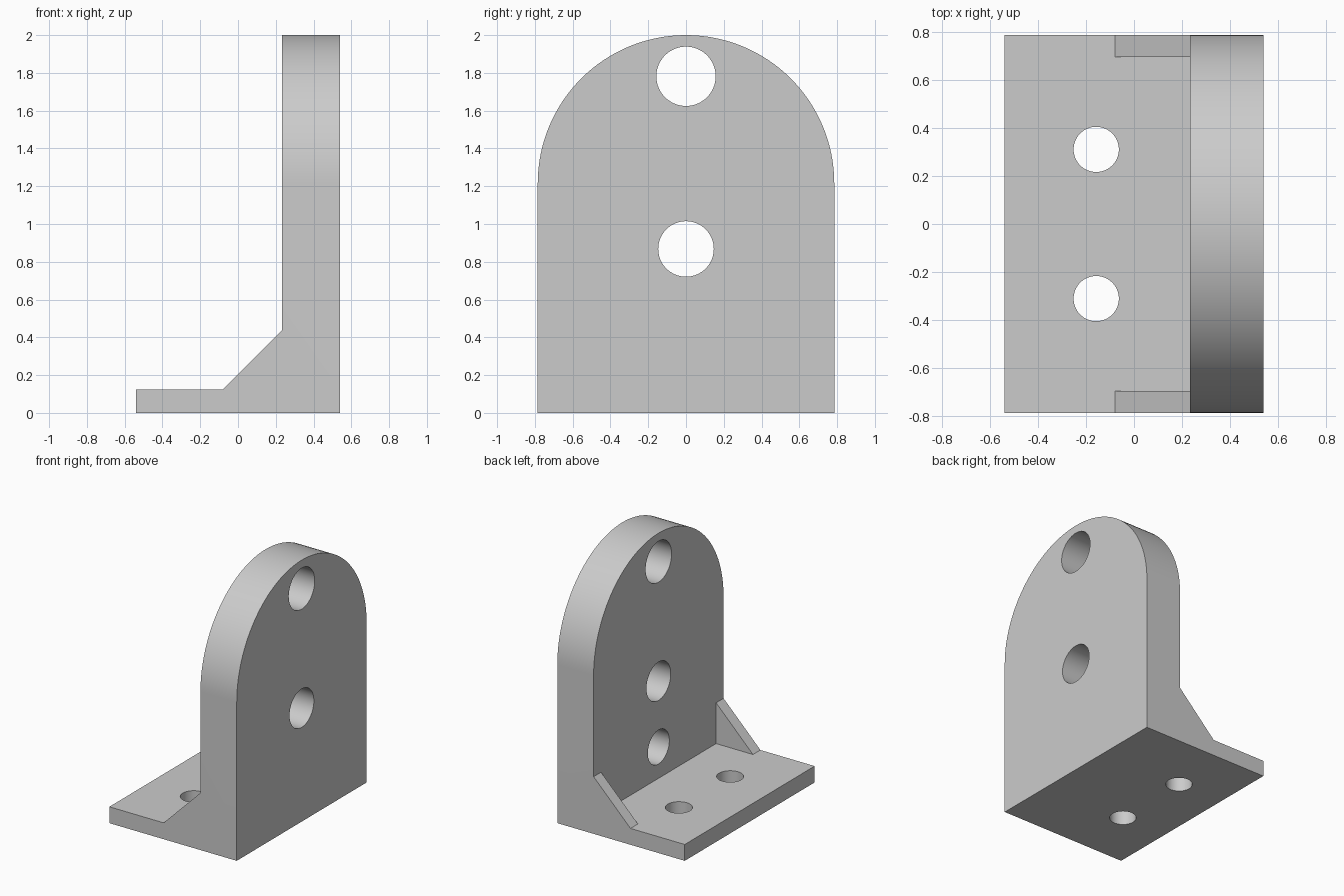
import bpy
from math import cos, sin, pi, radians
from mathutils import Vector

cube = bpy.data.objects.get("Cube")
if cube:
    bpy.data.objects.remove(cube, do_unlink=True)

HALF_X, HALF_Y = 0.539, 0.785
WALL_X, BASE_Z = 0.232, 0.125      # inner wall face, base plate top
GUSSET_X, GUSSET_Z, GUSSET_T = -0.08, 0.437, 0.09
ARC_Z = 2 - HALF_Y

grey = bpy.data.materials.new("light grey")
grey.use_nodes = True
grey.diffuse_color = (0.6, 0.6, 0.6, 1)
grey.node_tree.nodes["Principled BSDF"].inputs["Base Color"].default_value = grey.diffuse_color


def prism(name, profile, offset):
    """Extrude a closed planar profile along an offset vector."""
    n = len(profile)
    offset = Vector(offset)
    verts = [Vector(p) for p in profile]
    verts += [v + offset for v in verts]
    faces = [tuple(reversed(range(n))), tuple(range(n, 2 * n))]
    faces += [(i, (i + 1) % n, (i + 1) % n + n, i + n) for i in range(n)]
    mesh = bpy.data.meshes.new(name)
    mesh.from_pydata(verts, [], faces)
    mesh.materials.append(grey)
    obj = bpy.data.objects.new(name, mesh)
    bpy.context.collection.objects.link(obj)
    return obj


def drill(name, centre, radius, depth, along_x=False):
    """Make a hidden cylinder cutter."""
    bpy.ops.mesh.primitive_cylinder_add(
        vertices=64, radius=radius, depth=depth, location=centre,
        rotation=(0, pi / 2 if along_x else 0, 0))
    cutter = bpy.context.object
    cutter.name = name
    cutter.data.materials.append(grey)
    cutter.hide_render = True
    return cutter


def boolean(target, other, operation):
    mod = target.modifiers.new(other.name, 'BOOLEAN')
    mod.operation = operation
    mod.solver = 'EXACT'
    mod.object = other
    bpy.context.view_layer.objects.active = target
    bpy.ops.object.modifier_apply(modifier=mod.name)
    bpy.data.objects.remove(other, do_unlink=True)


# Upright wall with a round top
arc = [(WALL_X, HALF_Y * cos(pi * i / 64), ARC_Z + HALF_Y * sin(pi * i / 64))
       for i in range(65)]
bracket = prism("angle_bracket",
                [(WALL_X, -HALF_Y, 0), (WALL_X, HALF_Y, 0)] + arc,
                (HALF_X - WALL_X, 0, 0))

# L-shaped side ribs and base plate, joined to the wall
base = prism("base_plate",
             [(-HALF_X, -HALF_Y, 0), (WALL_X, -HALF_Y, 0),
              (WALL_X, -HALF_Y, BASE_Z), (-HALF_X, -HALF_Y, BASE_Z)],
             (0, 2 * HALF_Y, 0))
boolean(bracket, base, 'UNION')
for y in (-HALF_Y, HALF_Y - GUSSET_T):
    rib = prism("gusset",
                [(GUSSET_X, y, BASE_Z), (WALL_X, y, BASE_Z), (WALL_X, y, GUSSET_Z)],
                (0, GUSSET_T, 0))
    boolean(bracket, rib, 'UNION')

# Through holes and the blind hole in the wall
for z, radius in ((1.782, 0.157), (0.868, 0.147)):
    boolean(bracket, drill("wall_hole", (HALF_X, 0, z), radius, 1, True), 'DIFFERENCE')
boolean(bracket, drill("blind_hole", (WALL_X, 0, 0.365), 0.13, 0.5, True), 'DIFFERENCE')

# Mounting holes in the base plate
for y in (-0.31, 0.31):
    boolean(bracket, drill("base_hole", (-0.157, y, 0), 0.094, 1), 'DIFFERENCE')

# Smooth round surfaces, crisp edges
bpy.ops.object.select_all(action='DESELECT')
bracket.select_set(True)
bpy.context.view_layer.objects.active = bracket
bpy.ops.object.shade_smooth_by_angle(angle=radians(30))
